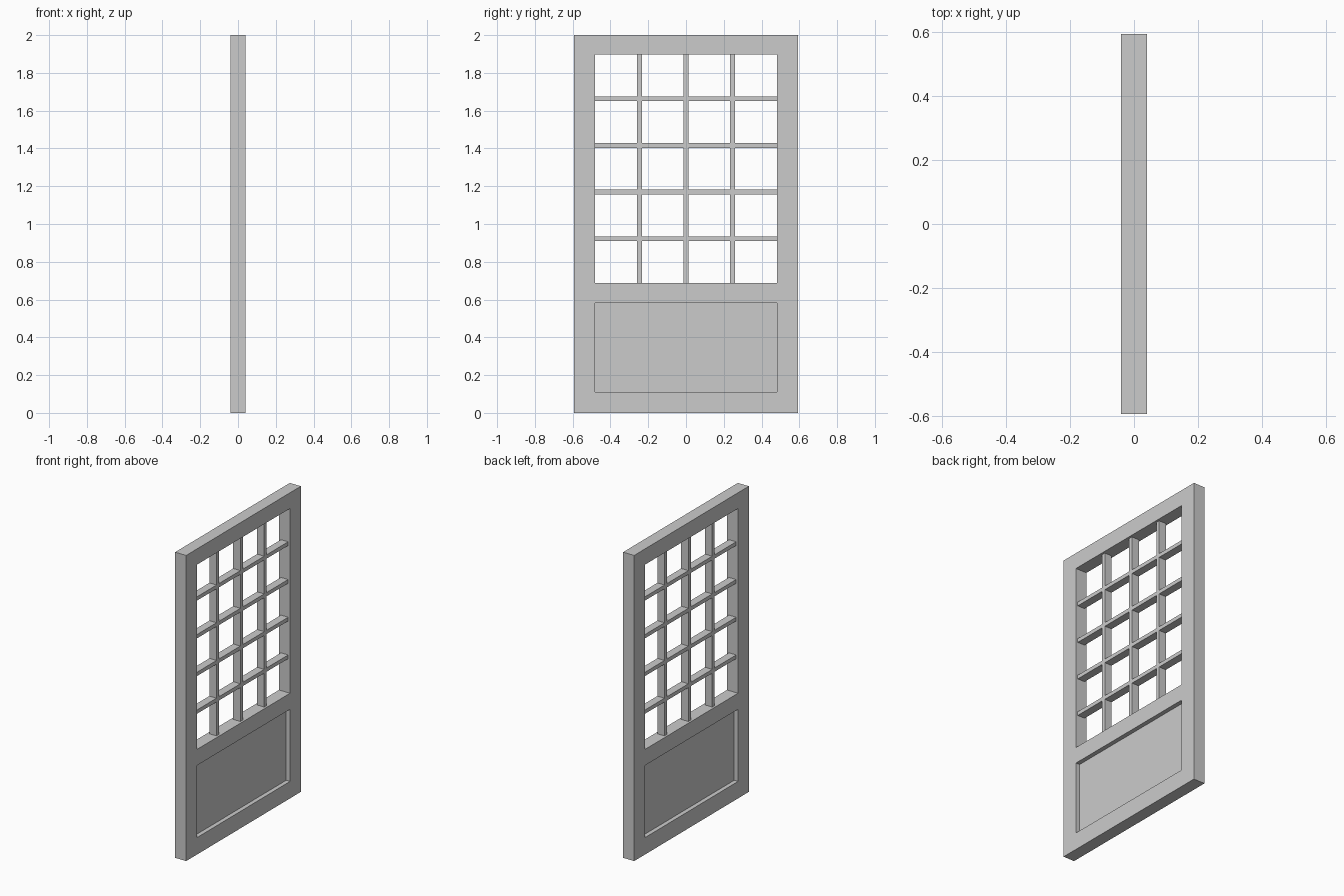
import bpy
import bmesh

if "Cube" in bpy.data.objects:
    bpy.data.objects.remove(bpy.data.objects["Cube"])


def lattice(name, ys, zs, is_solid, half_depth):
    """Plate in the YZ plane made from the solid cells of a grid, with real openings."""
    bm = bmesh.new()
    grid = {}

    def vert(i, j):
        if (i, j) not in grid:
            grid[i, j] = bm.verts.new((-half_depth, ys[i], zs[j]))
        return grid[i, j]

    for i in range(len(ys) - 1):
        for j in range(len(zs) - 1):
            if is_solid(i, j):
                bm.faces.new([vert(i, j), vert(i + 1, j), vert(i + 1, j + 1), vert(i, j + 1)])
    result = bmesh.ops.extrude_face_region(bm, geom=bm.faces[:])
    moved = [g for g in result["geom"] if isinstance(g, bmesh.types.BMVert)]
    bmesh.ops.translate(bm, verts=moved, vec=(2 * half_depth, 0, 0))
    bmesh.ops.recalc_face_normals(bm, faces=bm.faces[:])
    mesh = bpy.data.meshes.new(name)
    bm.to_mesh(mesh)
    bm.free()
    obj = bpy.data.objects.new(name, mesh)
    bpy.context.collection.objects.link(obj)
    return obj


def bar_edges(lo, hi, bars, width):
    """Grid lines for evenly spaced bars between two limits."""
    gap = (hi - lo - bars * width) / (bars + 1)
    edges = [lo]
    for k in range(bars):
        start = lo + gap + k * (gap + width)
        edges += [start, start + width]
    return edges + [hi]


OUTER, INNER = 0.593, 0.481
PANEL_LOW, PANEL_HIGH = 0.111, 0.583
WINDOW_LOW, WINDOW_HIGH = 0.688, 1.897
BAR = 0.025

# Door frame: stiles and rails around the window and the lower panel
lattice("door_frame", [-OUTER, -INNER, INNER, OUTER],
        [0, PANEL_LOW, PANEL_HIGH, WINDOW_LOW, WINDOW_HIGH, 2],
        lambda i, j: not (i == 1 and j in (1, 3)), 0.04)

# Glazing bars: three uprights crossing four horizontals
lattice("glazing_bars", bar_edges(-INNER, INNER, 3, BAR),
        bar_edges(WINDOW_LOW, WINDOW_HIGH, 4, BAR),
        lambda i, j: i % 2 == 1 or j % 2 == 1, 0.026)

# Recessed solid panel
lattice("lower_panel", [-INNER, INNER], [PANEL_LOW, PANEL_HIGH],
        lambda i, j: True, 0.012)
